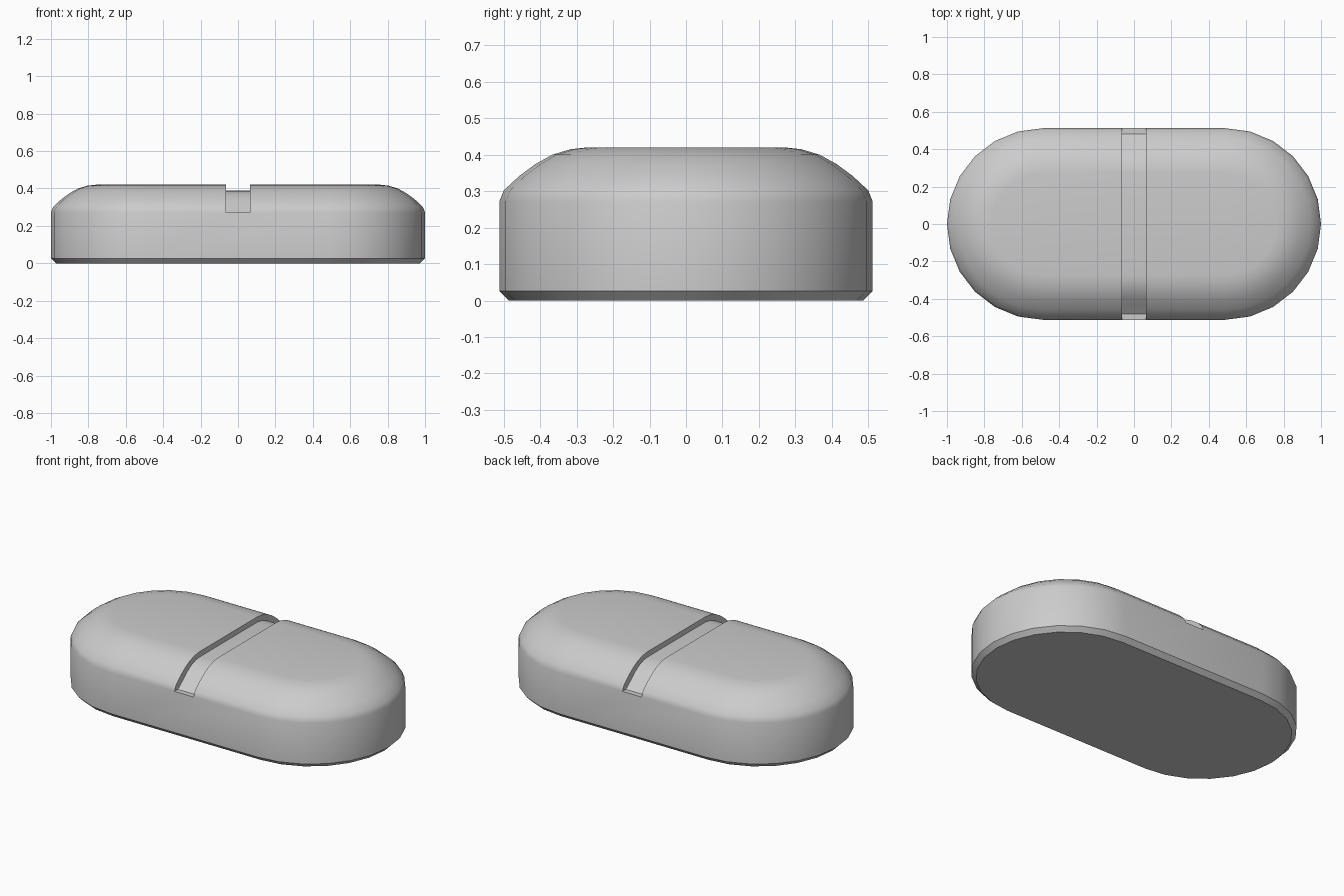
import bpy, bmesh, math

if "Cube" in bpy.data.objects:
    bpy.data.objects.remove(bpy.data.objects["Cube"])

RADIUS, CENTRE, STEPS = 0.512, 0.488, 12
WALL_TOP, GROOVE_HALF, GROOVE_DEPTH = 0.272, 0.063, 0.032

# Rounded shoulder as (inset from the wall, height)
SHOULDER = [(0, WALL_TOP), (0.012, 0.302), (0.055, 0.342), (0.1, 0.375),
            (0.145, 0.4), (0.195, 0.415), (0.24, 0.42)]

grey = bpy.data.materials.new("plain grey")
grey.use_nodes = True
colour = (0.6, 0.6, 0.6, 1)
grey.diffuse_color = colour
grey.node_tree.nodes["Principled BSDF"].inputs["Base Color"].default_value = colour


def make_object(name, bm):
    bmesh.ops.recalc_face_normals(bm, faces=bm.faces)
    mesh = bpy.data.meshes.new(name)
    bm.to_mesh(mesh)
    bm.free()
    mesh.materials.append(grey)
    obj = bpy.data.objects.new(name, mesh)
    bpy.context.collection.objects.link(obj)
    return obj


def capsule_ring(bm, inset, z):
    ring = []
    for side in (1, -1):
        for i in range(STEPS + 1):
            a = math.pi * (i / STEPS - 0.5)
            r = RADIUS - inset
            ring.append(bm.verts.new((side * (CENTRE + r * math.cos(a)),
                                      side * r * math.sin(a), z)))
    return ring


# Capsule-shaped body with a small chamfer below and a rounded shoulder above
bm = bmesh.new()
rings = [capsule_ring(bm, d, z) for d, z in [(0.026, 0), (0, 0.026)] + SHOULDER]
for low, high in zip(rings, rings[1:]):
    for i in range(len(low)):
        j = (i + 1) % len(low)
        bm.faces.new((low[i], low[j], high[j], high[i]))
bm.faces.new(rings[0])
bm.faces.new(rings[-1])
body = make_object("capsule_body", bm)

# Arch-shaped cutter whose underside follows the shoulder at groove depth
arch = [(0.7, WALL_TOP), (RADIUS - GROOVE_DEPTH, WALL_TOP)]
arch += [(RADIUS - d - GROOVE_DEPTH * (1 - d / 0.24), z - GROOVE_DEPTH)
         for d, z in SHOULDER[2:]]
arch += [(-y, z) for y, z in reversed(arch)] + [(-0.7, 0.6), (0.7, 0.6)]
bm = bmesh.new()
face = bm.faces.new([bm.verts.new((-GROOVE_HALF, y, z)) for y, z in arch])
extruded = bmesh.ops.extrude_face_region(bm, geom=[face])["geom"]
bmesh.ops.translate(bm, vec=(2 * GROOVE_HALF, 0, 0),
                    verts=[v for v in extruded if isinstance(v, bmesh.types.BMVert)])
cutter = make_object("groove_cutter", bm)
cutter.hide_render = True

# Cut the groove and smooth the rounded surfaces
cut = body.modifiers.new("groove", 'BOOLEAN')
cut.operation = 'DIFFERENCE'
cut.solver = 'EXACT'
cut.object = cutter
bpy.ops.object.select_all(action='DESELECT')
body.select_set(True)
bpy.context.view_layer.objects.active = body
bpy.ops.object.modifier_apply(modifier=cut.name)
bpy.data.objects.remove(cutter)
bpy.ops.object.shade_smooth_by_angle(angle=math.radians(32))
